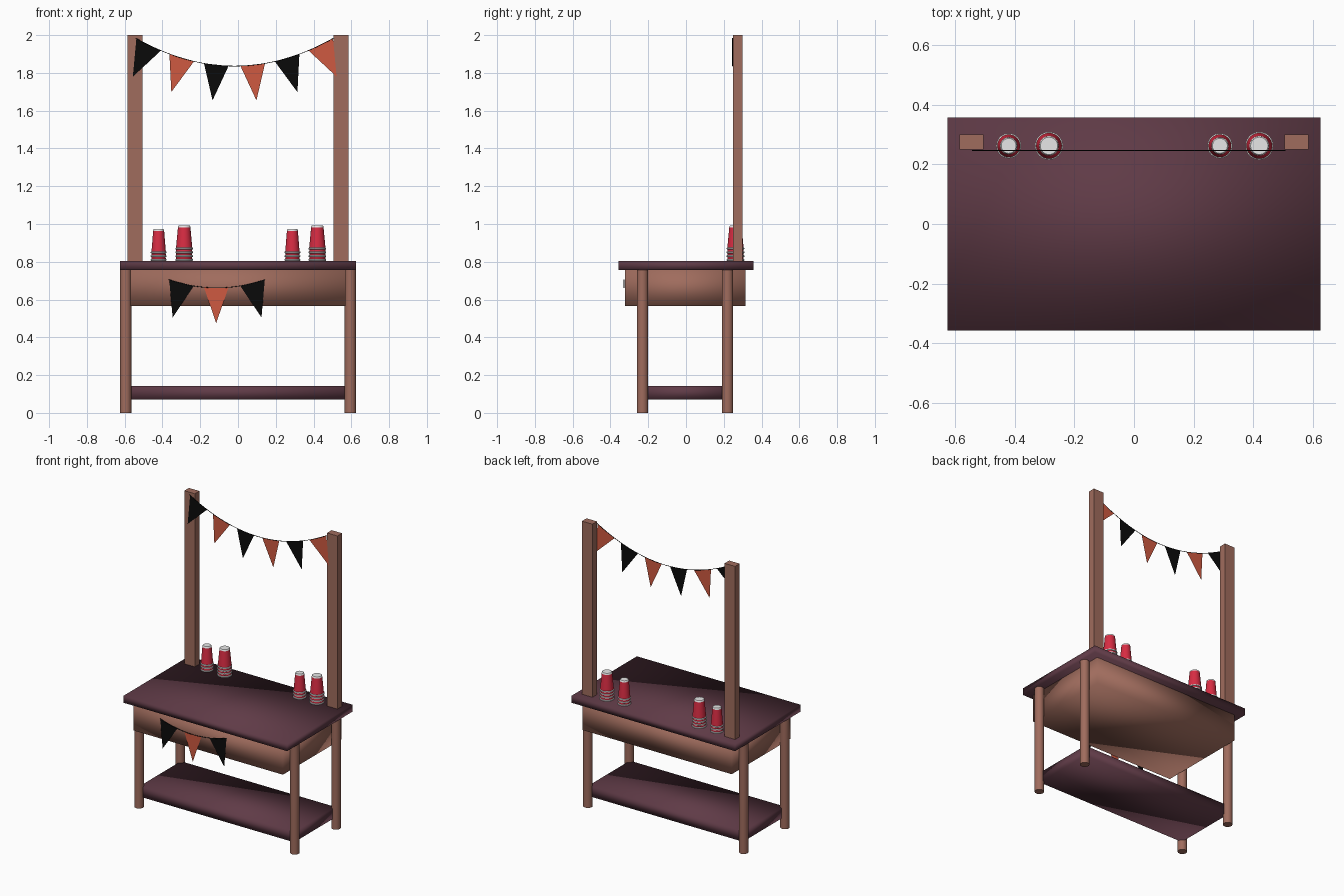
import bpy, bmesh, math
from mathutils import Vector

if "Cube" in bpy.data.objects:
    bpy.data.objects.remove(bpy.data.objects["Cube"], do_unlink=True)


def material(name, r, g, b):
    m = bpy.data.materials.new(name)
    m.use_nodes = True
    m.diffuse_color = (r, g, b, 1)
    bsdf = next(n for n in m.node_tree.nodes if n.type == 'BSDF_PRINCIPLED')
    bsdf.inputs["Base Color"].default_value = (r, g, b, 1)
    bsdf.inputs["Roughness"].default_value = 0.6
    return m


WOOD = material("warm wood", 0.35, 0.15, 0.11)
PLUM = material("plum paint", 0.115, 0.043, 0.062)
RED = material("cup red", 0.68, 0.025, 0.055)
WHITE = material("cup white", 0.8, 0.8, 0.8)
ORANGE = material("pennant orange", 0.62, 0.1, 0.052)
BLACK = material("pennant black", 0.003, 0.003, 0.003)


def finish(name, bm, mats, smooth=None):
    me = bpy.data.meshes.new(name)
    bm.to_mesh(me)
    bm.free()
    for m in mats:
        me.materials.append(m)
    ob = bpy.data.objects.new(name, me)
    bpy.context.collection.objects.link(ob)
    if smooth == "all":
        for p in me.polygons:
            p.use_smooth = True
    elif smooth == "angle":
        bpy.ops.object.select_all(action='DESELECT')
        ob.select_set(True)
        bpy.context.view_layer.objects.active = ob
        bpy.ops.object.shade_smooth_by_angle(angle=math.radians(40))
    return ob


def box(name, lo, hi, mat, smooth=None):
    bm = bmesh.new()
    bmesh.ops.create_cube(bm, size=1)
    for v in bm.verts:
        v.co = Vector([(a + b) / 2 + c * (b - a) for a, b, c in zip(lo, hi, v.co)])
    return finish(name, bm, [mat], smooth)


def lathe(name, profile, x, y, mats, sides=24):
    """Profile rows are radius, height, material of the band above."""
    bm = bmesh.new()
    rings = []
    for r, z, _ in profile:
        rings.append([bm.verts.new((x + r * math.cos(math.tau * i / sides),
                                    y + r * math.sin(math.tau * i / sides), z))
                      for i in range(sides)])
    for k in range(len(rings) - 1):
        a, b = rings[k], rings[k + 1]
        for i in range(sides):
            j = (i + 1) % sides
            bm.faces.new((a[i], a[j], b[j], b[i])).material_index = profile[k][2]
    bm.faces.new(rings[0][::-1]).material_index = profile[0][2]
    bm.faces.new(rings[-1]).material_index = profile[-1][2]
    return finish(name, bm, mats, "angle")


# Table
TOP = 0.805
box("table_top", (-0.625, -0.357, 0.757), (0.625, 0.357, TOP), PLUM, "all")
box("apron", (-0.57, -0.324, 0.567), (0.57, 0.315, 0.757), WOOD, "all")
box("lower_shelf", (-0.59, -0.23, 0.07), (0.59, 0.22, 0.142), PLUM, "all")
for side, sx in (("right", -1), ("left", 1)):
    for end, y in (("front", -0.23), ("back", 0.22)):
        lathe(f"{end}_{side}_leg", [(0.03, 0, 0), (0.03, 0.757, 0)], sx * 0.595, y, [WOOD])
    # Upright posts
    xs = sorted((sx * 0.505, sx * 0.585))
    box(f"{side}_post", (xs[0], 0.25, TOP), (xs[1], 0.30, 2.0), WOOD)


# Upside-down cup stacks: white rims, tapered red body, white base
def cup_stack(name, x, rim, tip, top, count):
    step = 0.02
    rows, z = [], TOP
    for _ in range(count):
        rows += [(rim - 0.003, z, 1), (rim, z + 0.002, 1), (rim, z + 0.008, 1),
                 (rim - 0.004, z + 0.01, 0), (rim - 0.005, z + step, 1)]
        z += step
    rows[-1] = (rim - 0.005, z, 0)
    rows += [(tip, top - 0.01, 1), (tip - 0.001, top - 0.003, 1), (tip - 0.004, top, 1)]
    lathe(name, rows, x, 0.262, [RED, WHITE], 32)


for name, x, large in (("cup_stack_far_right", -0.42, False), ("cup_stack_right", -0.285, True),
                       ("cup_stack_left", 0.288, False), ("cup_stack_far_left", 0.42, True)):
    if large:
        cup_stack(name, x, 0.047, 0.033, 0.992, 4)
    else:
        cup_stack(name, x, 0.042, 0.029, 0.974, 3)


# Bunting: pennants hang square to a sagging string
def bunting(name, mid, low, sag, y, half, centres, first):
    def point(x):
        return Vector((x, y, low + sag * (x - mid) ** 2))

    cu = bpy.data.curves.new(name + "_string", 'CURVE')
    cu.dimensions = '3D'
    cu.bevel_depth = 0.0018
    cu.bevel_resolution = 1
    sp = cu.splines.new('POLY')
    n = 24
    sp.points.add(n)
    for i, p in enumerate(sp.points):
        p.co = (*point(mid - half + 2 * half * i / n), 1)
    cu.materials.append(BLACK)
    bpy.context.collection.objects.link(bpy.data.objects.new(name + "_string", cu))

    for i, cx in enumerate(centres):
        a, b = point(cx - 0.065), point(cx + 0.065)
        d = (b - a).normalized()
        tip = (a + b) / 2 + Vector((d.z, 0, -d.x)) * 0.19
        bm = bmesh.new()
        bm.faces.new([bm.verts.new(v) for v in (a, tip, b)])
        finish(f"{name}_pennant_{i + 1}", bm, [BLACK if (i + first) % 2 == 0 else ORANGE])


bunting("upper_bunting", -0.018, 1.836, 0.54, 0.246, 0.525,
        (-0.473, -0.298, -0.115, 0.078, 0.26, 0.438), 0)
bunting("front_bunting", -0.112, 0.662, 0.68, -0.328, 0.255,
        (-0.299, -0.115, 0.077), 0)
